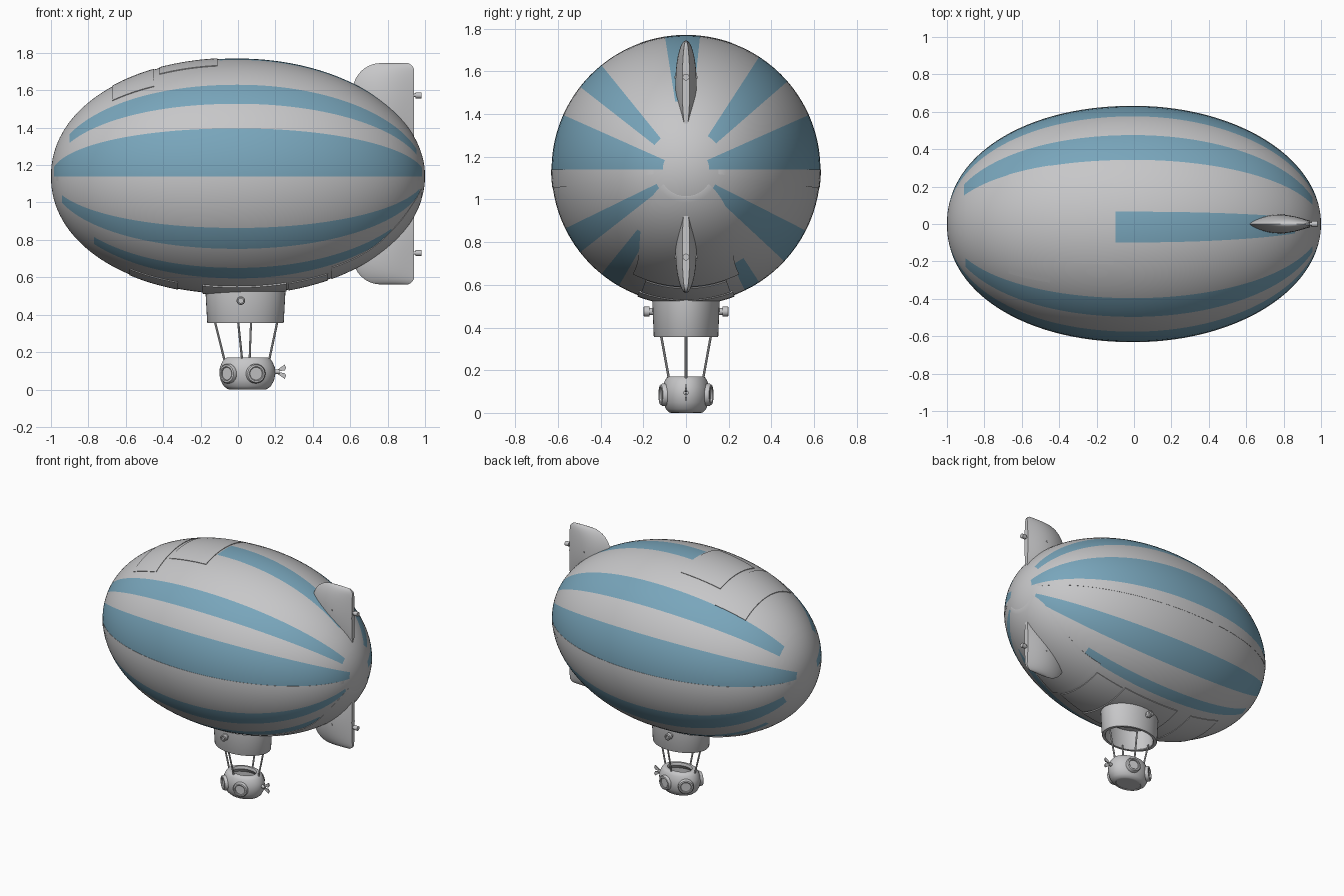
import bpy, bmesh, math
from mathutils import Vector

if "Cube" in bpy.data.objects:
    bpy.data.objects.remove(bpy.data.objects["Cube"])


def material(name, rgb):
    m = bpy.data.materials.new(name)
    m.diffuse_color = (*rgb, 1)
    m.use_nodes = True
    m.node_tree.nodes["Principled BSDF"].inputs["Base Color"].default_value = m.diffuse_color
    return m


GREY = material("light_grey", (0.57, 0.57, 0.58))
BLUE = material("stripe_blue", (0.19, 0.38, 0.50))


def loft(name, rings, cyclic=True, mats=(GREY,), rule=None):
    """Skin a list of equally long point rings; coincident points are merged."""
    me = bpy.data.meshes.new(name)
    ob = bpy.data.objects.new(name, me)
    bpy.context.collection.objects.link(ob)
    for m in mats:
        me.materials.append(m)
    bm = bmesh.new()
    vs = [[bm.verts.new(p) for p in r] for r in rings]
    n = len(rings[0])
    for i in range(len(vs) - 1):
        for j in range(n if cyclic else n - 1):
            k = (j + 1) % n
            f = bm.faces.new((vs[i][j], vs[i][k], vs[i + 1][k], vs[i + 1][j]))
            if rule:
                f.material_index = rule(i, j)
    bmesh.ops.remove_doubles(bm, verts=bm.verts, dist=1e-5)
    bmesh.ops.recalc_face_normals(bm, faces=bm.faces)
    bm.to_mesh(me)
    bm.free()
    return ob


def lathe(name, origin, axis, profile, sx=1, sy=1, n=24):
    """Revolve (radius, height) pairs about an axis, optionally elliptical."""
    q = Vector((0, 0, 1)).rotation_difference(Vector(axis).normalized())
    o = Vector(origin)
    ang = [2 * math.pi * k / n for k in range(n)]
    return loft(name, [[o + q @ Vector((r * sx * math.cos(a), r * sy * math.sin(a), h))
                        for a in ang] for r, h in profile])


def rod(name, p, q, r, n=12):
    d = Vector(q) - Vector(p)
    return lathe(name, p, d, [(0, 0), (r, 0), (r, d.length), (0, d.length)], n=n)


# ---- envelope shape ----
ZC, RAD = 1.14, 0.63


def radius(x):
    p = 2.1 if x < 0 else 2.0
    return RAD * max(0, 1 - abs(x) ** p) ** (1 / p)


def on_hull(x, deg, off=0.0):
    r, a = radius(x) + off, math.radians(deg)
    return (x, r * math.cos(a), ZC + r * math.sin(a))


# stripes: start angle, end angle, start x, end x (0 deg = +y, 90 = up)
STRIPES = [(0, 24, -.985, .985), (156, 180, -.985, .985),
           (41, 57, -.91, .955), (129, 142, -.90, .955),
           (84, 99, -.10, .86), (206, 218, -.94, .97),
           (317, 333, -.94, .97), (231, 240, -.77, .82), (296, 303, -.80, .62)]


def fill(marks, step):
    """Subdivide the gaps between marks to at most one step."""
    out = []
    for a, b in zip(marks, marks[1:]):
        n = max(1, math.ceil((b - a) / step - 1e-6))
        out += [a + (b - a) * k / n for k in range(n)]
    return out


angles = fill(sorted({0, 360} | {v for s in STRIPES for v in s[:2]}), 4)
# stations are evenly spread in the ellipse parameter for round ends
marks = sorted({0, math.pi} | {math.acos(-v) for s in STRIPES for v in s[2:]})
stations = [-math.cos(t) for t in fill(marks, math.pi / 64)] + [1.0]


def stripe_rule(i, j):
    x = (stations[i] + stations[i + 1]) / 2
    a = (angles[j] + (angles[j + 1] if j + 1 < len(angles) else 360)) / 2
    return int(any(s[0] < a < s[1] and s[2] < x < s[3] for s in STRIPES))


loft("envelope", [[on_hull(x, a) for a in angles] for x in stations],
     mats=(GREY, BLUE), rule=stripe_rule)


# ---- thin plates that follow the envelope ----
def plate(name, x0, x1, mid, half, flare=0, off=0.004, n=20):
    t0, t1 = math.acos(-x0), math.acos(-x1)
    rows = []
    for i in range(n + 1):
        x = -math.cos(t0 + (t1 - t0) * i / n)
        w = half + flare * ((x - x0) / (x1 - x0)) ** 3
        row = [on_hull(x, mid - w + 2 * w * j / n, off) for j in range(n + 1)]
        rows.append([on_hull(x, mid - w, -.004)] + row + [on_hull(x, mid + w, -.004)])
    caps = [[on_hull(x, mid + w * (2 * min(max(j - 1, 0), n) / n - 1), -.004)
             for j in range(n + 3)] for x, w in ((x0, half), (x1, half + flare))]
    return loft(name, [caps[0]] + rows + [caps[1]], cyclic=False)


plate("top_hatch_front", -.67, -.45, 90, 33)
plate("top_hatch_rear", -.42, -.11, 90, 20)
plate("belt_back", -.97, .97, -4, 4, off=.002, n=48)
plate("belt_front", -.97, .97, 184, 4, off=.002, n=48)
plate("tail_panel", .50, .98, 270, 27, flare=30)
plate("belly_panel_rear", .27, .48, 270, 20)
plate("belly_panel_middle", -.19, .26, 270, 21, off=.007)
plate("belly_panel_front", -.58, -.32, 270, 20)


# ---- tail fins ----
def fin(name, flip):
    rows = []
    for i in range(25):
        s = -math.cos(math.pi * i / 24)
        z = 1.5375 + .2075 * s
        up = min(1, max(0, (z - 1.59) / .155))
        lead = .612 + .15 * (1 - math.sqrt(1 - up * up))
        trail = .94 - .03 * max(0, (z - 1.715) / .03) ** 2
        thick = .05 * math.sqrt(max(0, 1 - s * s))
        prof = []
        for k in range(17):
            u = k / 16
            u = u * u * (3 - 2 * u)
            y = thick * (math.sin(math.pi * u) ** .75 if u < .5
                         else .35 + .65 * math.sin(math.pi * u))
            prof.append((lead + (trail - lead) * u, y))
        loop = prof + [(x, -y) for x, y in reversed(prof)]
        rows.append([(x, y, 2.307 - z if flip else z) for x, y in loop])
    loft(name, rows)
    # small hinge rod on the trailing edge
    zh = .73 if flip else 1.573
    rod(name + "_hinge", (.80, 0, zh), (.975, 0, zh), .009)
    rod(name + "_hinge_tip", (.95, 0, zh), (.98, 0, zh), .016)
    rod(name + "_hinge_bar", (.80, -.053, zh), (.80, .053, zh), .006)


fin("upper_fin", False)
fin("lower_fin", True)

# ---- drum under the envelope: hollow, open at the bottom ----
lathe("drum", (.04, 0, 0), (0, 0, 1),
      [(1.02, .57), (1.02, .53), (.975, .36), (.96, .355), (.86, .355), (.84, .36),
       (.84, .50), (0, .50)], sx=.21, sy=.155, n=48)
for side, tag in ((-1, "front"), (1, "back")):
    lathe("drum_knob_" + tag, (.015, side * .13, .475), (0, side, 0),
          [(.016, 0), (.016, .04), (.023, .04), (.023, .066), (.018, .07),
           (.012, .07), (.012, .06), (0, .06)])

# ---- ropes ----
for k, (x0, y0, x1, y1) in enumerate([(-.125, 0, -.073, 0), (.212, 0, .167, 0),
                                      (0, -.118, .022, -.08), (.07, .118, .062, .08)]):
    rod(f"rope_{k + 1}", (x0, y0, .37), (x1, y1, .16), .006, 8)

# ---- hanging pod with an open top ----
lathe("pod", (.05, 0, 0), (0, 0, 1),
      [(0, .004), (.60, .004), (.62, 0), (.70, .002), (.84, .018), (.95, .048), (1, .085),
       (.98, .118), (.89, .150), (.80, .166), (.74, .170), (.60, .170), (.57, .163),
       (.57, .150), (.80, .12), (.82, .06), (.6, .025), (0, .025)],
      sx=.15, sy=.112, n=40)
for sy in (-1, 1):
    for dx, tag in ((.045, "rear"), (-.105, "front")):
        y = sy * .112 * math.sqrt(1 - (dx / .15) ** 2)
        lathe(f"porthole_{tag}_{'left' if sy < 0 else 'right'}", (.05 + dx, y, .085),
              (dx / .15 ** 2, y / .112 ** 2, 0),
              [(0, .003), (.034, .003), (.034, .011), (.038, .014), (.047, .012),
               (.052, .004), (.052, -.025)], n=28)

# ---- small tail propeller on the pod ----
rod("propeller_hub", (.185, 0, .095), (.222, 0, .095), .012)
for s, tag in ((1, "upper"), (-1, "lower")):
    shape = [(.205, .0), (.212, .012), (.25, .038), (.257, .022), (.25, .008)]
    out = [(x, .095 + s * z) for x, z in shape]
    mid = (.232, .095 + s * .016)
    loft("propeller_blade_" + tag,
         [[(mid[0], -.004, mid[1])] * 5, [(x, -.004, z) for x, z in out],
          [(x, .004, z) for x, z in out], [(mid[0], .004, mid[1])] * 5])

# ---- smooth shading with sharp edges kept ----
for o in bpy.data.objects:
    o.select_set(True)
bpy.context.view_layer.objects.active = bpy.data.objects["envelope"]
bpy.ops.object.shade_smooth_by_angle(angle=math.radians(35))
